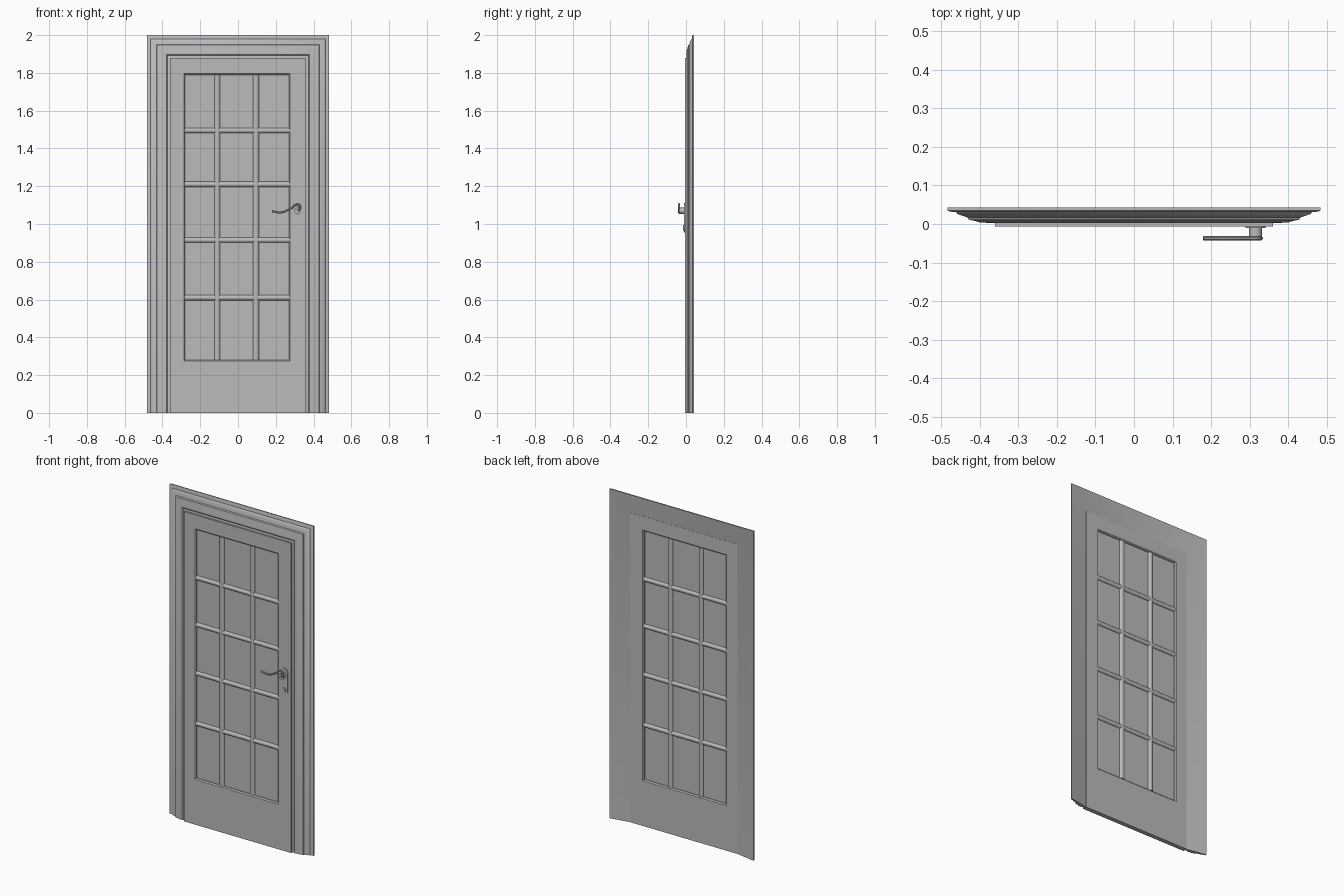
import bpy, bmesh, math

cube = bpy.data.objects.get("Cube")
if cube:
    bpy.data.objects.remove(cube)

paint = bpy.data.materials.new("grey paint")
paint.use_nodes = True
GREY = (0.5, 0.5, 0.5, 1)
paint.diffuse_color = GREY
paint.node_tree.nodes["Principled BSDF"].inputs["Base Color"].default_value = GREY


def finish(obj, angle=35):
    obj.data.materials.append(paint)
    bpy.ops.object.select_all(action='DESELECT')
    obj.select_set(True)
    bpy.context.view_layer.objects.active = obj
    bpy.ops.object.shade_smooth_by_angle(angle=math.radians(angle))
    return obj


def mesh_object(name, bm):
    bmesh.ops.recalc_face_normals(bm, faces=bm.faces)
    mesh = bpy.data.meshes.new(name)
    bm.to_mesh(mesh)
    bm.free()
    obj = bpy.data.objects.new(name, mesh)
    bpy.context.collection.objects.link(obj)
    return finish(obj)


def sweep(name, sections, closed):
    """Join matching closed cross-sections, mitred at each corner."""
    bm = bmesh.new()
    rings = [[bm.verts.new(p) for p in s] for s in sections]
    n = len(rings[0])
    pairs = list(zip(rings, rings[1:])) + ([(rings[-1], rings[0])] if closed else [])
    for a, b in pairs:
        for i in range(n):
            j = (i + 1) % n
            bm.faces.new((a[i], a[j], b[j], b[i]))
    if not closed:
        bm.faces.new(rings[0])
        bm.faces.new(rings[-1])
    return mesh_object(name, bm)


def rod(name, centre, radius, length, axis, flat=1.0):
    """Round bar along an axis, optionally flattened in depth."""
    rot = {'X': (0, math.pi / 2, 0), 'Y': (math.pi / 2, 0, 0), 'Z': (0, 0, 0)}[axis]
    bpy.ops.mesh.primitive_cylinder_add(vertices=20, radius=radius, depth=length,
                                        location=centre, rotation=rot)
    obj = bpy.context.object
    obj.name = name
    if axis != 'Y':
        obj.scale.y = flat
    return finish(obj)


# Moulded casing: distance out from the door edge, depth
W, H = 0.36, 1.88
profile = [(0, 0.02), (0, 0.005), (0.012, 0.008), (0.018, 0.003), (0.04, 0.004),
           (0.052, 0.008), (0.068, 0.011), (0.072, 0.017), (0.086, 0.022),
           (0.098, 0.026), (0.102, 0.031), (0.117, 0.032), (0.123, 0.035), (0.123, 0.043)]
casing = []
for side, top in ((-1, 0), (-1, 1), (1, 1), (1, 0)):
    casing.append([(side * (W + d), y, top * (H + d * 0.12 / 0.123)) for d, y in profile])
sweep("door_casing", casing, False)

# Door leaf: one ring around the glazed opening, with a sloped inner edge
FRONT, BACK = -0.006, 0.021
L, R, B, T = -0.28, 0.27, 0.28, 1.79
leaf = []
for ox, oz, ix, iz, sx, sz in ((-W, 0, L, B, -1, -1), (-W, H, L, T, -1, 1),
                               (W, H, R, T, 1, 1), (W, 0, R, B, 1, -1)):
    e = 0.006
    leaf.append([(ox, BACK, oz), (ox, FRONT, oz), (ix + sx * e, FRONT, iz + sz * e),
                 (ix, FRONT + e, iz), (ix, BACK - e, iz), (ix + sx * e, BACK, iz + sz * e)])
sweep("door_leaf", leaf, True)

# Glass sheet
bpy.ops.mesh.primitive_cube_add(size=1, location=((L + R) / 2, 0.008, (B + T) / 2))
glass = bpy.context.object
glass.name = "glass_sheet"
glass.dimensions = (R - L, 0.003, T - B)
finish(glass)

# Glazing bars
for i, x in enumerate((-0.11, 0.095)):
    rod(f"upright_bar_{i + 1}", (x, 0.008, (B + T) / 2), 0.016, T - B, 'Z', 0.8)
for i, z in enumerate((0.61, 0.915, 1.21, 1.495)):
    rod(f"cross_bar_{i + 1}", ((L + R) / 2, 0.008, z), 0.014, R - L + 0.012, 'X', 0.9)

# Handle plate with rounded ends
X, LOW, HIGH, RAD = 0.315, 0.98, 1.085, 0.026
outline = []
for i in range(24):
    a = math.pi * (i if i < 12 else i - 1) / 11
    if i >= 12:
        a = math.pi + math.pi * (i - 12) / 11
    outline.append((X + RAD * math.cos(a), (HIGH if i < 12 else LOW) + RAD * math.sin(a)))
sweep("handle_plate", [[(x, y, z) for x, z in outline] for y in (FRONT + 0.001, -0.011)], False)
rod("lock_boss", (X, -0.013, LOW), 0.014, 0.008, 'Y')
rod("handle_spindle", (X, -0.023, 1.07), 0.017, 0.028, 'Y')

# Curved lever
curve = bpy.data.curves.new("handle_lever", 'CURVE')
curve.dimensions = '3D'
curve.bevel_depth = 0.006
curve.bevel_resolution = 3
curve.use_fill_caps = True
path = [(0.18, 1.068), (0.23, 1.062), (0.28, 1.083), (0.318, 1.104), (0.328, 1.085), (0.315, 1.07)]
spline = curve.splines.new('BEZIER')
spline.bezier_points.add(len(path) - 1)
for point, (x, z) in zip(spline.bezier_points, path):
    point.co = (x, -0.037, z)
    point.handle_left_type = point.handle_right_type = 'AUTO'
lever = bpy.data.objects.new("handle_lever", curve)
bpy.context.collection.objects.link(lever)
bpy.ops.object.select_all(action='DESELECT')
lever.select_set(True)
bpy.context.view_layer.objects.active = lever
bpy.ops.object.convert(target='MESH')
finish(bpy.context.object)
